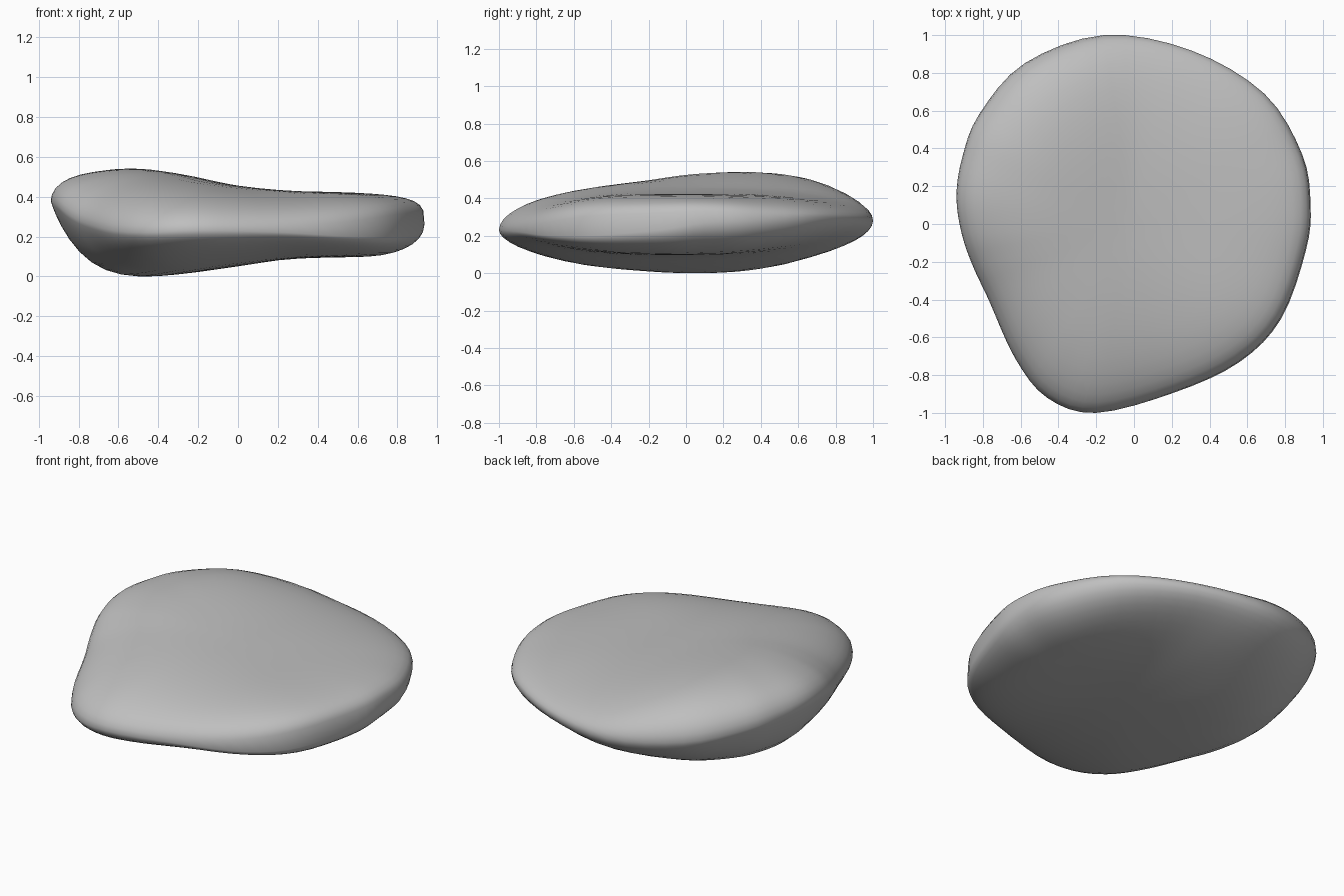
import bpy, bmesh, math
from mathutils import Vector

cube = bpy.data.objects.get("Cube")
if cube:
    bpy.data.objects.remove(cube)

# Rim of the stone, anticlockwise from its left side: x, y and height
RIM = [Vector(p) for p in (
    (.935, .1, .27), (.89, .37, .28), (.69, .69, .3), (.3, .92, .29), (-.16, 1, .28),
    (-.58, .85, .31), (-.82, .58, .35), (-.91, .35, .37), (-.94, .14, .38),
    (-.91, -.06, .36), (-.85, -.23, .31), (-.77, -.4, .27), (-.63, -.71, .23),
    (-.46, -.92, .22), (-.2, -1, .23), (.22, -.89, .22), (.56, -.73, .2),
    (.78, -.5, .2), (.91, -.14, .23))]
# Ridge and keel heights, evenly spaced from x = -1 to x = 1
TOP = (.58, .55, .535, .5, .455, .43, .425, .425, .43)
BASE = (.01, -.015, -.01, .015, .05, .085, .09, .075, .07)
STEPS, RINGS = 4, 14


def spline(a, b, c, d, u):
    """Smooth curve from b to c."""
    return b + (c - a) * (u / 2) + (a * 2 - b * 5 + c * 4 - d) * (u * u / 2) \
        + (b * 3 - a - c * 3 + d) * (u ** 3 / 2)


def height(table, x):
    s = (x + 1) / 2 * (len(table) - 1)
    i = min(int(s), len(table) - 2)
    near = [table[max(0, min(len(table) - 1, i + k))] for k in (-1, 0, 1, 2)]
    return spline(*near, s - i)


def surface(rim, t, top):
    """Point at fraction t of the way from the middle to the rim."""
    x, y = rim.x * t, rim.y * t
    left, right = max(0, -rim.x) ** 2, max(0, rim.x) ** 2
    if top:
        # Blunt shoulder towards the front left corner
        middle = height(TOP, x) + .15 * y * max(0, -x)
        power = 2.6 + 2.2 * right + left
        sharpness = .5 - .3 * max(0, rim.x) * max(0, rim.x - rim.y)
    else:
        # Full belly set in under a lip along the right side
        middle = height(BASE, x) + y * y * (.03 if x > 0 else .03 - .05 * x)
        power = 2.6 + 2.2 * right + 3.5 * left
        sharpness = .5 + .4 * left
    swell = max(0, 1 - t ** power) ** sharpness
    return Vector((x, y, rim.z + (middle - rim.z) * swell))


n = len(RIM)
rim = [spline(*(RIM[(i + k) % n] for k in (-1, 0, 1, 2)), j / STEPS)
       for i in range(n) for j in range(STEPS)]

# Closed shell: rings run from the top middle, over the rim, to the base middle
bm = bmesh.new()
rings = []
for k in range(1, 2 * RINGS):
    t = math.sin(math.pi / 2 * k / RINGS)
    rings.append([bm.verts.new(surface(p, t, k <= RINGS)) for p in rim])
poles = [bm.verts.new(surface(rim[0], 0, top)) for top in (True, False)]
m = len(rim)
for i in range(m):
    j = (i + 1) % m
    bm.faces.new((poles[0], rings[0][i], rings[0][j]))
    bm.faces.new((poles[1], rings[-1][j], rings[-1][i]))
    for upper, lower in zip(rings, rings[1:]):
        bm.faces.new((upper[i], lower[i], lower[j], upper[j]))
bmesh.ops.recalc_face_normals(bm, faces=bm.faces)

# Rest the stone on the ground
low = min(v.co.z for v in bm.verts)
bmesh.ops.translate(bm, verts=bm.verts, vec=(0, 0, -low))

mesh = bpy.data.meshes.new("stone")
bm.to_mesh(mesh)
bm.free()
for face in mesh.polygons:
    face.use_smooth = True

# Stone grey
grey = bpy.data.materials.new("stone grey")
grey.use_nodes = True
colour = (.52, .52, .52, 1)
grey.diffuse_color = colour
grey.node_tree.nodes["Principled BSDF"].inputs["Base Color"].default_value = colour
mesh.materials.append(grey)

stone = bpy.data.objects.new("stone", mesh)
bpy.context.collection.objects.link(stone)
